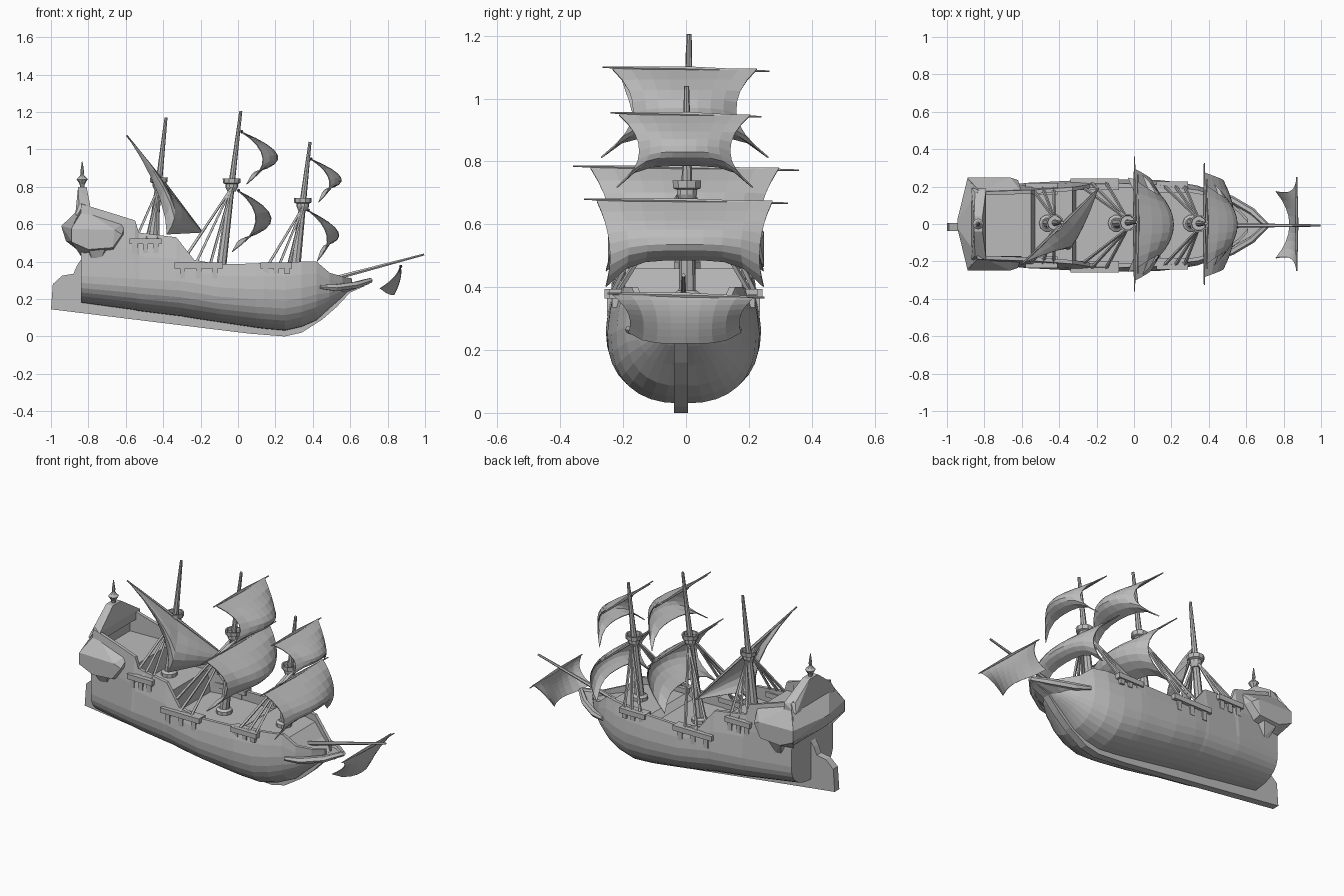
import bpy, bmesh, math
from mathutils import Vector

cube = bpy.data.objects.get("Cube")
if cube:
    bpy.data.objects.remove(cube, do_unlink=True)

grey = bpy.data.materials.new("plain grey")
grey.use_nodes = True
grey.diffuse_color = (0.5, 0.5, 0.5, 1)
grey.node_tree.nodes["Principled BSDF"].inputs["Base Color"].default_value = (0.5, 0.5, 0.5, 1)

CENTRE = -0.008  # hull centre line in y


def finish(name, bm):
    bmesh.ops.recalc_face_normals(bm, faces=bm.faces)
    mesh = bpy.data.meshes.new(name)
    bm.to_mesh(mesh)
    bm.free()
    mesh.materials.append(grey)
    obj = bpy.data.objects.new(name, mesh)
    bpy.context.scene.collection.objects.link(obj)
    return obj


def skin(name, rows, closed=False, caps=False):
    """Bridge equal rows of points with quads."""
    bm = bmesh.new()
    grid = [[bm.verts.new(p) for p in row] for row in rows]
    n = len(grid[0])
    for a, b in zip(grid, grid[1:]):
        for i in range(n if closed else n - 1):
            j = (i + 1) % n
            bm.faces.new((a[i], a[j], b[j], b[i]))
    if caps:
        bm.faces.new(grid[0])
        bm.faces.new(grid[-1])
    return finish(name, bm)


def tube(name, path, radii, sides=6):
    path = [Vector(p) for p in path]
    rows = []
    for i, p in enumerate(path):
        along = path[min(i + 1, len(path) - 1)] - path[max(i - 1, 0)]
        turn = along.to_track_quat('Z', 'Y')
        rows.append([p + turn @ Vector((radii[i] * math.cos(math.tau * k / sides),
                                        radii[i] * math.sin(math.tau * k / sides), 0))
                     for k in range(sides)])
    return skin(name, rows, closed=True, caps=True)


def lathe(name, profile, x, y, z, sides=10):
    rows = [[(x + r * math.cos(math.tau * k / sides), y + r * math.sin(math.tau * k / sides), z + h)
             for k in range(sides)] for r, h in profile]
    return skin(name, rows, closed=True, caps=True)


def solid(name, points):
    """Convex block around the points."""
    bm = bmesh.new()
    for p in points:
        bm.verts.new(p)
    bmesh.ops.convex_hull(bm, input=bm.verts)
    return finish(name, bm)


def slab(name, outline, y0, y1):
    """Side outline (x, z) given thickness in y."""
    return skin(name, [[(x, y, z) for x, z in outline] for y in (y0, y1)], closed=True, caps=True)


def box(name, xs, ys, zs):
    return solid(name, [(x, y, z) for x in xs for y in ys for z in zs])


# Hull: x, half width, bottom, rail height, rail half width, deck height
stations = [
    (-.84, .2, .18, .71, .18, .57), (-.55, .23, .14, .62, .19, .57),
    (-.53, .23, .135, .555, .19, .46), (-.33, .24, .11, .53, .205, .46),
    (-.31, .24, .108, .505, .207, .33),
    (-.235, .245, .095, .41, .22, .33), (-.1, .247, .075, .385, .225, .33),
    (.1, .243, .045, .39, .22, .33), (.14, .242, .04, .395, .215, .36),
    (.25, .23, .03, .395, .2, .36), (.34, .213, .05, .4, .19, .36),
    (.42, .185, .085, .4, .165, .36), (.49, .145, .15, .34, .14, .3),
    (.56, .09, .21, .32, .09, .29), (.61, .03, .26, .31, .035, .28)]


def section(x, half, bottom, rail, rail_half, deck):
    bilge = 0.6 * (min(rail, .42) - bottom)
    side = []
    for k in range(9):
        a = k / 8 * math.pi / 2
        side.append((half * math.sin(a) ** .82, bottom + bilge * (1 - math.cos(a) ** .82)))
    side.append(((half * 2 + rail_half) / 3, (bottom + bilge + rail) / 2))
    inner = max(rail_half - .02, .01)
    side += [(rail_half, rail), (inner, rail), (inner, deck)]
    loop = side + [(-y, z) for y, z in reversed(side[1:])]
    return [(x, y + CENTRE, z) for y, z in loop]


skin("hull", [section(*s) for s in stations], closed=True, caps=True)

# Keel, stem and rudder
slab("keel_and_rudder", [
    (-1, .145), (.06, .015), (.25, 0), (.34, .02), (.45, .09), (.53, .16), (.6, .235),
    (.68, .27), (.6, .28), (.5, .2), (.25, .06), (-.83, .2), (-.82, .44), (-.86, .38),
    (-.88, .335), (-.94, .325), (-.99, .28)], CENTRE - .03, CENTRE + .014)

# Beak head
for s, side in ((1, "left"), (-1, "right")):
    tube(side + "_beak_rail", [(.44, s * .175 + CENTRE, .265), (.52, s * .14 + CENTRE, .26),
                               (.63, s * .075 + CENTRE, .275), (.71, CENTRE, .3)],
         [.012, .02, .02, .014])
solid("beak_floor", [(x, s * y + CENTRE, z) for s in (1, -1) for x, y, z in (
    (.48, .14, .25), (.6, .085, .255), (.7, .015, .28), (.7, .015, .3), (.5, .06, .21))])

# Stern gallery, transom gable and brackets
solid("stern_block", [(x, s * y, z) for s in (1, -1) for x, y, z in (
    (-.83, .18, .44), (-.83, .18, .7), (-.89, .246, .51), (-.89, .246, .575),
    (-.92, .02, .51), (-.945, .02, .59))])
solid("transom_gable", [(x, s * y, z) for s in (1, -1) for x, y, z in (
    (-.87, .19, .65), (-.79, .19, .65), (-.79, .19, .7), (-.85, .17, .705),
    (-.855, .04, .8), (-.81, .04, .8))])
for s, side in ((1, "left"), (-1, "right")):
    solid(side + "_gallery", [(x, s * y, z) for x, y, z in (
        (-.84, .17, .43), (-.66, .17, .45), (-.6, .17, .545), (-.6, .17, .62), (-.84, .17, .69),
        (-.89, .248, .505), (-.89, .248, .575), (-.8, .248, .465), (-.67, .248, .475),
        (-.62, .235, .545), (-.66, .248, .57))])
    solid(side + "_gallery_bracket", [(x, s * y, z) for x, y, z in (
        (-.81, .18, .46), (-.77, .19, .38), (-.74, .2, .39), (-.69, .18, .46),
        (-.8, .235, .47), (-.71, .235, .47))])

# Stern lantern
lathe("stern_lantern", [(.01, 0), (.014, .025), (.03, .05), (.02, .06), (.008, .075), (.01, .09),
                        (.002, .145)], -.833, 0, .79, sides=8)


# Masts with tops, channels and shrouds
def mast(name, foot, head, top_z, channel, foot_xs, y_side, drop):
    foot, head = Vector(foot), Vector(head)
    tube(name + "_mast", [foot, head], [.028, .008], sides=8)
    top = foot.lerp(head, (top_z - foot.z) / (head.z - foot.z))
    lathe(name + "_top", [(.022, -.04), (.034, -.015), (.034, 0), (.046, .005), (.048, .03),
                          (.04, .03), (.038, .01)], top.x, top.y, top_z)
    lathe(name + "_collar", [(.045, 0), (.045, .02), (.03, .03)], foot.x, foot.y, foot.z)
    x0, x1, z = channel
    for s, side in ((1, "left"), (-1, "right")):
        y = s * y_side + CENTRE
        box(f"{name}_{side}_channel", (x0, x1), (y - s * .04, y + s * .022), (z - .016, z + .014))
        for k in range(3):
            x = x0 + (x1 - x0) * (k + .5) / 3
            box(f"{name}_{side}_chain_plate", (x - .014, x + .014), (y - s * .03, y + s * .014),
                (z - drop, z))
        for x in foot_xs:
            tube(f"{name}_{side}_shroud", [(x, y, z), (top.x, s * .025, top_z - .02)],
                 [.009, .007], sides=4)


mast("mizzen", (-.463, .004, .46), (-.385, .008, 1.17), .82, (-.58, -.41, .51),
     (-.55, -.49, -.43), .205, .065)
mast("main", (-.095, .004, .33), (.015, .01, 1.205), .815, (-.34, -.08, .38),
     (-.31, -.23, -.15), .23, .07)
mast("fore", (.305, .004, .36), (.385, .002, 1.04), .71, (.12, .29, .38),
     (.16, .22, .27), .213, .045)

# Bowsprit
tube("bowsprit", [(.42, CENTRE, .285), (.995, CENTRE, .438)], [.014, .006])


# Square sails with their yards
def square_sail(name, yard, yard_half, foot, widths, belly, hem_belly, arch, n=8):
    (x0, z0), (x1, z1) = yard, foot
    tube(name + "_yard", [(x0, -yard_half, z0 + .005), (x0, 0, z0), (x0, yard_half, z0 - .008)],
         [.003, .009, .003])
    head, waist, hem = widths
    rows = []
    for i in range(n + 1):
        v = i / n
        half = head * (1 - v) * (1 - 2 * v) + waist * 4 * v * (1 - v) + hem * v * (2 * v - 1)
        row = []
        for j in range(n + 1):
            u = 2 * j / n - 1
            round_u = 1 - u * u
            row.append((x0 + (x1 - x0) * v + belly * 4 * v * (1 - v) * (.62 + .38 * round_u)
                        + hem_belly * round_u * v * v,
                        half * u + CENTRE / 2,
                        z0 + (z1 - z0) * v + arch * (1 - u ** 4) * v * v))
        rows.append(row)
    cloth = skin(name, rows)
    cloth.modifiers.new("cloth", 'SOLIDIFY').thickness = .005


square_sail("main_topsail", (.02, 1.095), .265, (.045, .81), (.23, .165, .265), .165, .06, .07)
square_sail("main_course", (.003, .78), .36, (-.03, .45), (.3, .235, .25), .178, .06, .07)
square_sail("fore_topsail", (.39, .95), .24, (.43, .715), (.21, .145, .215), .13, .045, .07)
square_sail("fore_course", (.376, .675), .325, (.425, .4), (.28, .24, .25), .125, .045, .085)
square_sail("sprit_sail", (.87, .375), .25, (.76, .255), (.23, .18, .18), .035, .075, -.035)

# Lateen sail on the mizzen, with a hollow leech
peak, tack, clew = Vector((-.595, -.21, 1.075)), Vector((-.19, .19, .555)), Vector((-.38, -.13, .545))
hollow = Vector((-.385, -.06, .76))
tube("lateen_yard", [peak, peak.lerp(tack, .5), tack], [.004, .01, .004])
rows = []
for i in range(7):
    v = i / 6
    row = []
    for j in range(11):
        t = j / 10
        k = 2 * t
        if t < .5:
            edge = peak.lerp(hollow, k).lerp(hollow.lerp(clew, k), k)
        else:
            edge = clew.lerp(tack, k - 1)
        pull = math.sin(math.pi * t) * v * (1 - v)
        row.append(peak.lerp(tack, t).lerp(edge, v) + Vector((.2, -.2, 0)) * pull)
    rows.append(row)
lateen = skin("lateen_sail", rows)
lateen.modifiers.new("cloth", 'SOLIDIFY').thickness = .005
